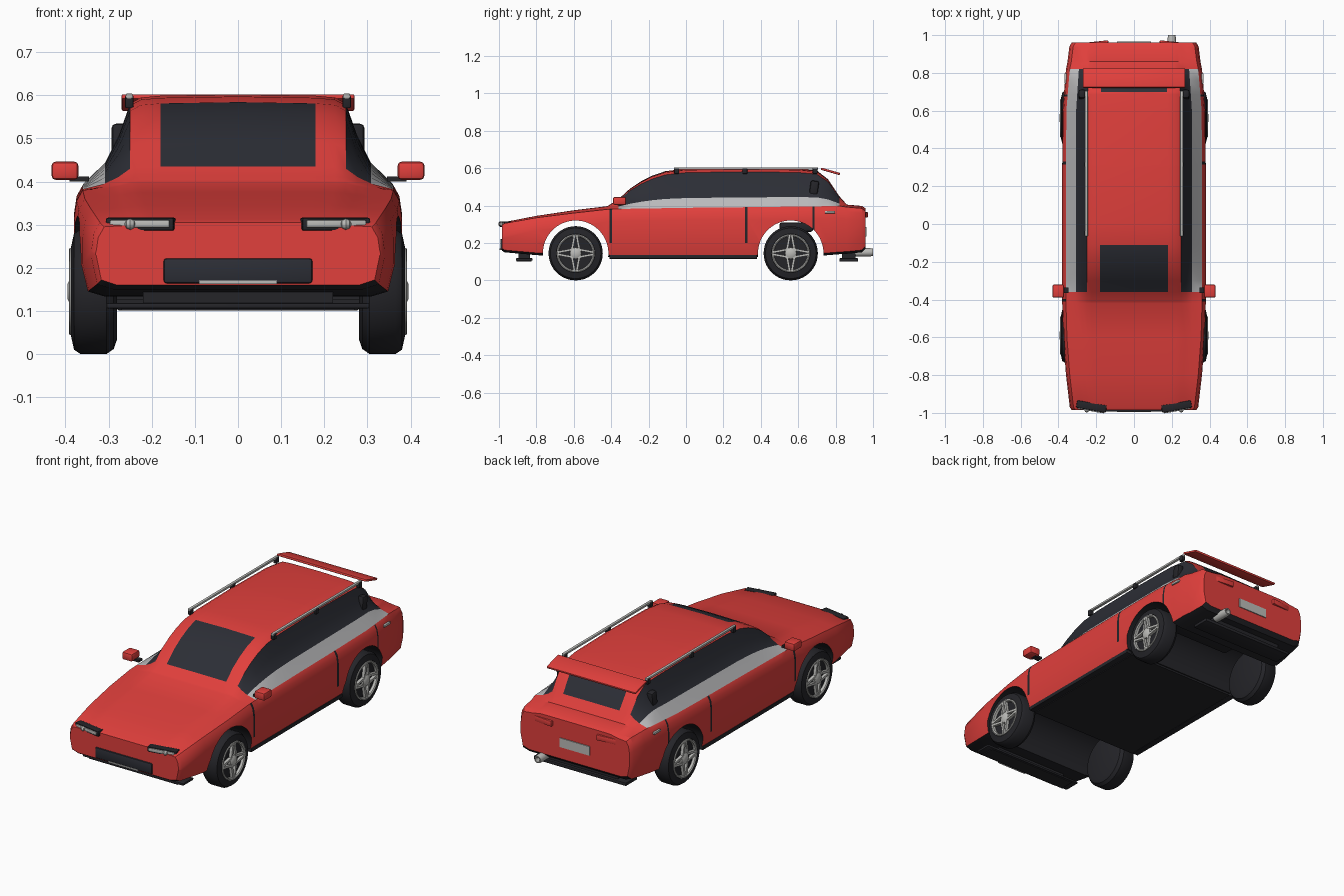
import bpy, bmesh, math
from mathutils import Matrix, Vector

if "Cube" in bpy.data.objects:
    bpy.data.objects.remove(bpy.data.objects["Cube"])


def material(name, rgb):
    m = bpy.data.materials.new(name)
    m.use_nodes = True
    m.diffuse_color = (*rgb, 1)
    bsdf = m.node_tree.nodes["Principled BSDF"]
    bsdf.inputs["Base Color"].default_value = (*rgb, 1)
    bsdf.inputs["Roughness"].default_value = 0.5
    return m


RED, GLASS, TRIM, SILVER, STRIPE = range(5)
MATS = [material("body red", (0.75, 0.05, 0.045)),
        material("dark glass", (0.025, 0.027, 0.036)),
        material("black trim", (0.018, 0.018, 0.022)),
        material("silver metal", (0.5, 0.5, 0.48)),
        material("light grey stripe", (0.5, 0.5, 0.51))]


def finish(name, bm, mat=None, angle=35):
    bmesh.ops.recalc_face_normals(bm, faces=bm.faces)
    mesh = bpy.data.meshes.new(name)
    bm.to_mesh(mesh)
    bm.free()
    obj = bpy.data.objects.new(name, mesh)
    bpy.context.collection.objects.link(obj)
    for m in (MATS if mat is None else [MATS[mat]]):
        mesh.materials.append(m)
    smooth(obj, angle)
    return obj


def smooth(obj, angle):
    bpy.ops.object.select_all(action='DESELECT')
    obj.select_set(True)
    bpy.context.view_layer.objects.active = obj
    bpy.ops.object.shade_smooth_by_angle(angle=math.radians(angle))


def box(name, centre, size, mat, bevel=0.0, tilt=0.0, axis='X'):
    bm = bmesh.new()
    bmesh.ops.create_cube(bm, size=1, matrix=Matrix.Diagonal((*size, 1)))
    if bevel:
        bmesh.ops.bevel(bm, geom=bm.edges[:], offset=bevel, segments=2, affect='EDGES', profile=0.5)
    bm.transform(Matrix.Translation(centre) @ Matrix.Rotation(math.radians(tilt), 4, axis))
    return finish(name, bm, mat)


def lathe(name, profile, centre, mat, side=1, steps=40):
    """Spin (x, radius) points round a sideways axle."""
    bm = bmesh.new()
    verts = [bm.verts.new((side * x, 0, r)) for x, r in profile]
    edges = [bm.edges.new(p) for p in zip(verts, verts[1:])]
    bmesh.ops.spin(bm, geom=verts + edges, axis=(1, 0, 0), cent=(0, 0, 0),
                   angle=math.tau, steps=steps, use_duplicate=False)
    bmesh.ops.remove_doubles(bm, verts=bm.verts, dist=0.0003)
    bm.transform(Matrix.Translation(centre))
    return finish(name, bm, mat)


# Body stations: y, half width, floor, belt line, centre top
STATIONS = [
    (-.985, .33, .16, .295, .305), (-.97, .34, .15, .305, .312), (-.8, .36, .135, .335, .345),
    (-.6, .375, .125, .36, .375), (-.42, .38, .125, .38, .397), (-.36, .38, .125, .382, .435),
    (-.3, .38, .125, .383, .49), (-.24, .38, .125, .384, .53), (-.18, .38, .125, .385, .56),
    (-.11, .38, .125, .386, .584), (0, .38, .125, .388, .597), (.3, .38, .125, .391, .602),
    (.6, .378, .125, .395, .597), (.7, .37, .13, .396, .587), (.76, .365, .135, .397, .54),
    (.82, .36, .14, .398, .45), (.86, .352, .142, .392, .405), (.94, .342, .15, .385, .398),
    (.96, .33, .17, .37, .385)]
SEAMS = [(-.41, -.396), (.316, .33), (.676, .686)]


def station(y):
    for a, b in zip(STATIONS, STATIONS[1:]):
        if y <= b[0]:
            t = (y - a[0]) / (b[0] - a[0])
            return [p + (q - p) * t for p, q in zip(a, b)]


def section(y, w, floor, belt, top):
    h, k = top - belt, w / .38
    half = [(0, floor), (w * .85, floor), (w * .96, floor + .012), (w, floor + .075),
            (w, belt - .065), (w - .006, belt - .025), (w - .02, belt),
            (.308 * k, belt + .25 * h), (.276 * k, belt + .55 * h), (.25 * k, belt + .9 * h),
            (.225 * k, belt + .965 * h), (.18 * k, belt + .985 * h), (0, top)]
    return [(x, y, z) for x, z in half + [(-x, z) for x, z in half[-2:0:-1]]]


def panel_colour(j, y):
    if j < 2:
        return TRIM
    if 3 <= j <= 5 and any(a < y < b for a, b in SEAMS):
        return TRIM
    if -.36 < y < .82 and j == 6:
        return STRIPE
    if -.36 < y < .82 and j in (7, 8):
        return GLASS
    if j == 11 and (-.36 < y < -.11 or .7 < y < .82):
        return GLASS
    return RED


# Body shell, coloured by panel
bm = bmesh.new()
ys = sorted([s[0] for s in STATIONS] + [y for pair in SEAMS for y in pair])
rings = [[bm.verts.new(p) for p in section(*station(y))] for y in ys]
count = len(rings[0])
for r0, r1, y0, y1 in zip(rings, rings[1:], ys, ys[1:]):
    for i in range(count):
        n = (i + 1) % count
        face = bm.faces.new((r0[i], r0[n], r1[n], r1[i]))
        face.material_index = panel_colour(min(i, count - 1 - i), (y0 + y1) / 2)
for ring in (rings[0], rings[-1]):
    bm.faces.new(ring)
body = finish("body", bm)

# Wheel arches cut through the body with dark linings
AXLES = {"front": -.59, "rear": .56}
bm = bmesh.new()
for y in AXLES.values():
    bmesh.ops.create_cone(bm, cap_ends=True, segments=64, radius1=.175, radius2=.175, depth=1.2,
                          matrix=Matrix.Translation((0, y, .145)) @ Matrix.Rotation(math.pi / 2, 4, 'Y'))
for face in bm.faces:
    face.material_index = TRIM
cutter = finish("arch_cutter", bm)
cutter.hide_render = True
cut = body.modifiers.new("arches", 'BOOLEAN')
cut.object, cut.operation, cut.solver = cutter, 'DIFFERENCE', 'EXACT'
bpy.context.view_layer.objects.active = body
bpy.ops.object.modifier_apply(modifier=cut.name)
bpy.data.objects.remove(cutter)
smooth(body, 32)

# Wheels
TYRE = [(.28, 0), (.28, .11), (.288, .133), (.305, .145), (.365, .145), (.38, .135),
        (.387, .103), (.374, .098), (.374, 0)]
RIM = [(.374, .103), (.39, .101), (.392, .096), (.388, .09), (.374, .089)]
HUB = [(.37, .032), (.388, .03), (.395, .018), (.395, 0)]


def spokes(name, centre, side):
    bm = bmesh.new()
    for k in range(4):
        for lean in (-45, 45):
            a, b = math.radians(90 * k + lean), math.radians(90 * k + lean * .08)
            p = Vector((0, math.cos(a), math.sin(a))) * .028
            q = Vector((0, math.cos(b), math.sin(b))) * .094
            d = q - p
            m = (Matrix.Translation((p + q) / 2 + Vector((side * .383, 0, 0)))
                 @ Matrix.Rotation(math.atan2(d.z, d.y), 4, 'X')
                 @ Matrix.Diagonal((.016, d.length, .012, 1)))
            bmesh.ops.create_cube(bm, size=1, matrix=m)
    bm.transform(Matrix.Translation(centre))
    finish(name, bm, SILVER)


for end, y in AXLES.items():
    for s, side in ((1, "left"), (-1, "right")):
        c, tag = (0, y, .145), f"{end}_{side}"
        lathe(f"tyre_{tag}", TYRE, c, TRIM, s)
        lathe(f"rim_{tag}", RIM, c, SILVER, s)
        lathe(f"hub_{tag}", HUB, c, SILVER, s, 20)
        spokes(f"spokes_{tag}", c, s)

# Paired parts on both sides
for s, side in ((1, "left"), (-1, "right")):
    box(f"mirror_{side}", (s * .401, -.355, .425), (.062, .07, .042), RED, .009)
    box(f"mirror_stalk_{side}", (s * .368, -.35, .406), (.045, .03, .012), TRIM)
    box(f"roof_rail_{side}", (s * .252, .32, .598), (.016, .77, .012), SILVER, .003)
    for y in (-.05, .315, .69):
        box(f"rail_foot_{side}", (s * .252, y, .585), (.019, .026, .03), TRIM, .003)
    box(f"headlight_housing_{side}", (s * .225, -.966, .301), (.16, .04, .03), TRIM, .005, s * 10, 'Z')
    box(f"headlight_bar_{side}", (s * .225, -.971, .302), (.14, .04, .017), SILVER, .003, s * 10, 'Z')
    lathe(f"headlight_bulb_{side}", [(-.013, 0), (-.009, .009), (0, .013), (.009, .009), (.013, 0)],
          (s * .25, -.985, .301), SILVER, s, 16)
    box(f"tail_light_{side}", (s * .19, .958, .35), (.11, .018, .03), RED, .004, s * -6, 'Z')
    box(f"door_handle_{side}", (s * .362, .77, .365), (.014, .055, .014), SILVER, .004)
    box(f"pillar_vent_{side}", (s * .275, .685, .495), (.036, .045, .075), TRIM, .01, -8)
    box(f"side_skirt_{side}", (s * .35, -.015, .126), (.036, .79, .022), TRIM, .004)

# Nose, tail and underside parts
box("grille", (0, -.985, .193), (.345, .016, .058), GLASS, .007)
box("grille_strip", (0, -.99, .166), (.18, .012, .008), SILVER)
box("front_splitter", (0, -.865, .112), (.61, .09, .013), TRIM, .004)
box("splitter_base", (0, -.865, .104), (.54, .08, .006), TRIM)
box("rear_diffuser", (0, .87, .11), (.56, .1, .018), TRIM, .004)
box("diffuser_mount", (0, .87, .13), (.44, .07, .04), TRIM)
box("splitter_mount", (0, -.865, .128), (.44, .06, .035), TRIM)
box("floor_pan", (0, -.015, .122), (.66, .79, .014), TRIM)
box("axle_cover", (0, .59, .285), (.4, .18, .05), TRIM, .012)
box("licence_plate", (0, .961, .26), (.18, .008, .05), SILVER)
box("roof_spoiler", (0, .772, .583), (.54, .105, .012), RED, .004, -16)
lathe("exhaust", [(-.01, 0), (-.02, .01), (-.02, .018), (0, .022), (.075, .022), (.09, .019),
                  (.09, .013), (.05, .012), (.05, 0)], (0, 0, 0), SILVER, 1, 24)
pipe = bpy.data.objects["exhaust"]
pipe.rotation_euler = (0, 0, math.pi / 2)
pipe.location = (.2, .91, .15)
